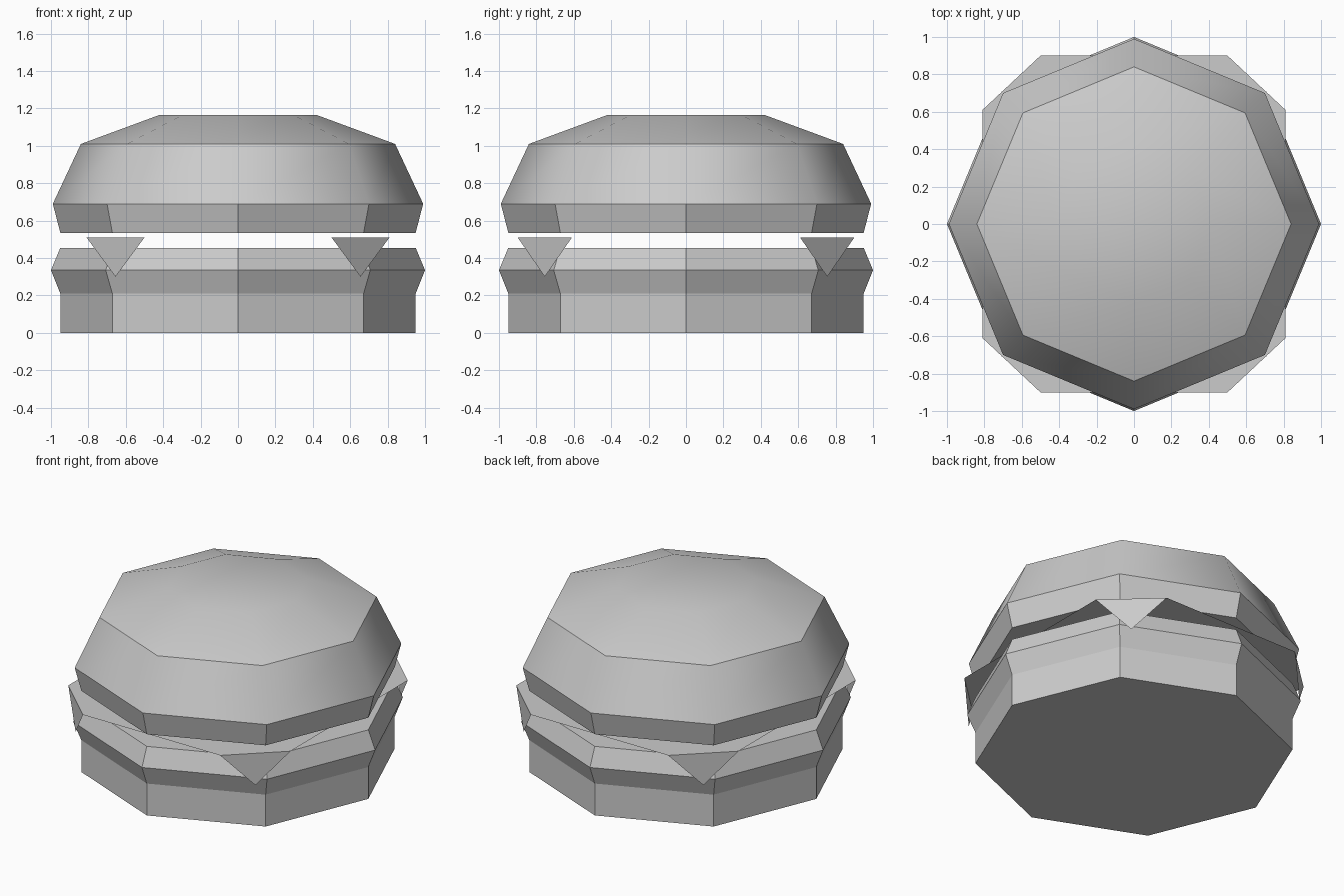
import bpy
import bmesh
from math import cos, sin, pi

if "Cube" in bpy.data.objects:
    bpy.data.objects.remove(bpy.data.objects["Cube"])

SIDES = 8


def finish(name, bm):
    mesh = bpy.data.meshes.new(name)
    bm.to_mesh(mesh)
    bm.free()
    obj = bpy.data.objects.new(name, mesh)
    bpy.context.collection.objects.link(obj)
    return obj


def lathe(name, profile, bottom=True, top=True, smooth_from=None):
    """Octagonal solid from (radius, z) rings; bands from smooth_from up are smooth."""
    bm = bmesh.new()
    rings = [[bm.verts.new((r * cos(2 * pi * i / SIDES), r * sin(2 * pi * i / SIDES), z))
              for i in range(SIDES)] for r, z in profile]
    for b, (lo, hi) in enumerate(zip(rings, rings[1:])):
        for i in range(SIDES):
            j = (i + 1) % SIDES
            f = bm.faces.new((lo[i], lo[j], hi[j], hi[i]))
            f.smooth = smooth_from is not None and b >= smooth_from
    if bottom:
        bm.faces.new(rings[0][::-1])
    if top:
        bm.faces.new(rings[-1]).smooth = smooth_from is not None
    # Keep the horizontal creases crisp, except around the crown
    for ring in rings[:-1]:
        for i in range(SIDES):
            e = bm.edges.get((ring[i], ring[(i + 1) % SIDES]))
            if e:
                e.smooth = False
    return finish(name, bm)


# Bottom bun and patty, stacked
lathe("bottom_bun", [(0.95, 0), (0.95, 0.21)], top=False)
lathe("patty", [(0.95, 0.21), (1.0, 0.335), (0.95, 0.455)], bottom=False)

# Top bun: flat rim band, then a smooth dome
lathe("top_bun", [(0.95, 0.535), (0.99, 0.69), (0.84, 1.01), (0.42, 1.165)], smooth_from=1)

# Cheese: thin sheet with its four corners folded straight down
bm = bmesh.new()
sheet, flaps = [], []
for sx, sy in ((1, 1), (-1, 1), (-1, -1), (1, -1)):
    a = bm.verts.new((0.81 * sx, 0.61 * sy, 0.51))
    b = bm.verts.new((0.50 * sx, 0.90 * sy, 0.51))
    tip = bm.verts.new((0.655 * sx, 0.755 * sy, 0.30))
    pair = (a, b) if sx * sy > 0 else (b, a)
    sheet += pair
    flaps.append((tip, pair[1], pair[0]))
bm.faces.new(sheet)
for flap in flaps:
    bm.faces.new(flap)
finish("cheese_slice", bm)
